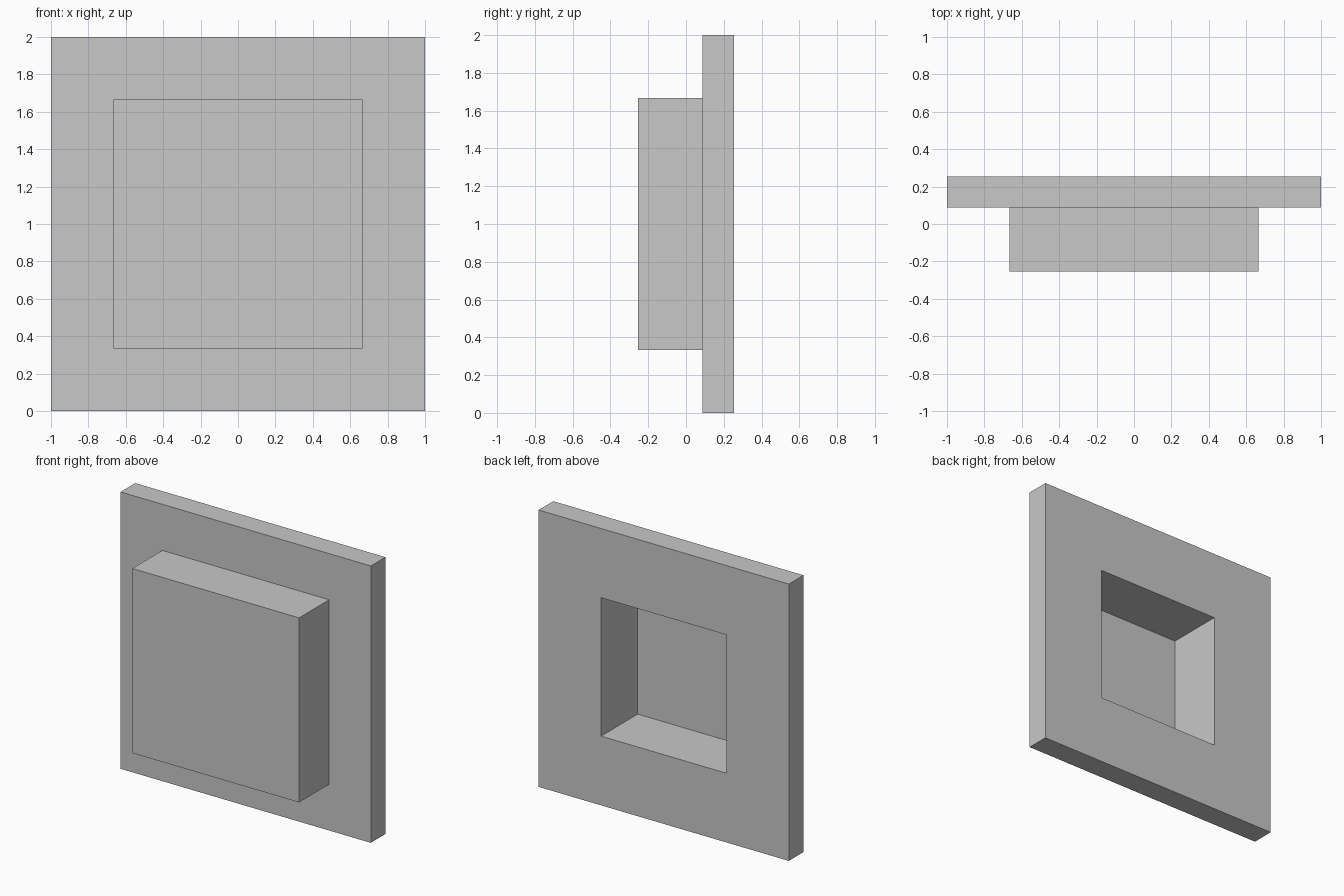
import bpy
import bmesh
from mathutils import Vector

default = bpy.data.objects.get("Cube")
if default:
    bpy.data.objects.remove(default, do_unlink=True)

SIZE = 2.0
PLATE = SIZE / 12      # plate thickness
BLOCK = 0.342          # how far the block stands out
POCKET = PLATE * 2.5   # depth of the pocket in the back


def inset_and_push(bm, direction, border, distance):
    """Inset the outermost face on one side and move it along direction."""
    direction = Vector(direction)
    face = max((f for f in bm.faces if f.normal.dot(direction) > 0.9),
               key=lambda f: f.calc_center_median().dot(direction))
    bmesh.ops.inset_region(bm, faces=[face], thickness=border,
                           use_even_offset=True)
    moved = bmesh.ops.extrude_discrete_faces(bm, faces=[face])["faces"][0]
    bmesh.ops.translate(bm, verts=moved.verts, vec=direction * distance)


# Square plate
bm = bmesh.new()
bmesh.ops.create_cube(bm, size=1)
bmesh.ops.scale(bm, verts=bm.verts, vec=(SIZE, PLATE, SIZE))
bmesh.ops.translate(bm, verts=bm.verts, vec=(0, BLOCK / 2, SIZE / 2))
bm.normal_update()

# Raised block on the front, open pocket in the back
inset_and_push(bm, (0, -1, 0), SIZE / 6, BLOCK)
bm.normal_update()
inset_and_push(bm, (0, 1, 0), SIZE / 4, -POCKET)
bmesh.ops.recalc_face_normals(bm, faces=bm.faces)

mesh = bpy.data.meshes.new("recessed_panel")
bm.to_mesh(mesh)
bm.free()
panel = bpy.data.objects.new("recessed_panel", mesh)
bpy.context.collection.objects.link(panel)

# Plain grey
grey = bpy.data.materials.new("plain grey")
grey.use_nodes = True
colour = (0.578, 0.578, 0.578, 1)
grey.diffuse_color = colour
grey.node_tree.nodes["Principled BSDF"].inputs["Base Color"].default_value = colour
mesh.materials.append(grey)
